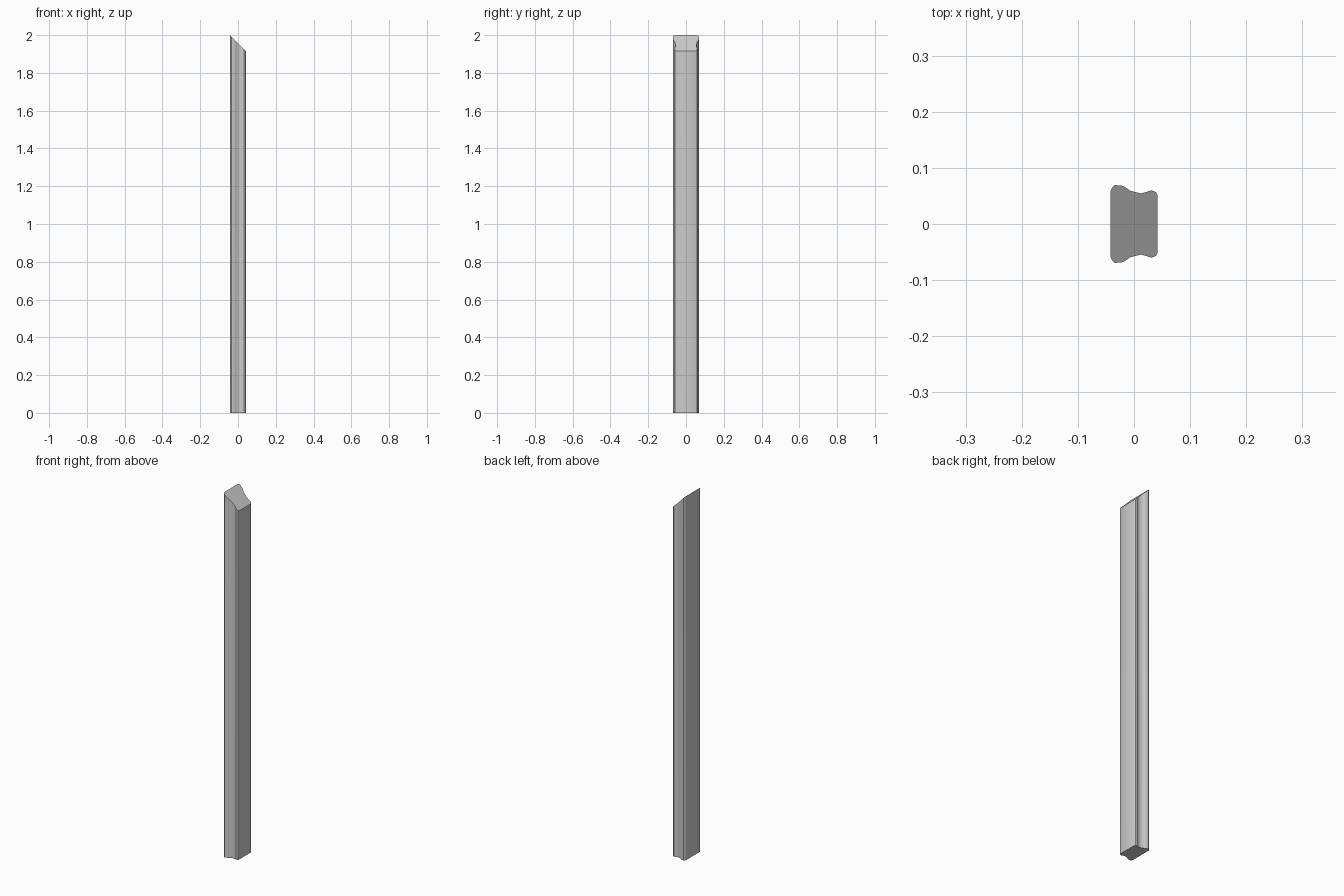
import bpy, bmesh, math

if "Cube" in bpy.data.objects:
    bpy.data.objects.remove(bpy.data.objects["Cube"])

# Half of the moulded cross-section (x, y), left face to right face
half = [(-0.042, 0.059), (-0.0385, 0.0655), (-0.034, 0.0695), (-0.020, 0.068),
        (-0.014, 0.0645), (-0.007, 0.0595), (0.002, 0.057), (0.012, 0.0545),
        (0.022, 0.057), (0.031, 0.0602), (0.039, 0.057), (0.042, 0.051)]
profile = half + [(x, -y) for x, y in reversed(half)]

# Upright bar with a 45 degree mitred top, highest on the left face
bm = bmesh.new()
bottom = [bm.verts.new((x, y, 0)) for x, y in profile]
top = [bm.verts.new((x, y, 2 - (x + 0.042))) for x, y in profile]
n = len(profile)
bm.faces.new(bottom)
bm.faces.new(top[::-1])
for i in range(n):
    j = (i + 1) % n
    bm.faces.new((bottom[i], top[i], top[j], bottom[j]))
bmesh.ops.recalc_face_normals(bm, faces=bm.faces)

mesh = bpy.data.meshes.new("mitred_moulding")
bm.to_mesh(mesh)
bm.free()
obj = bpy.data.objects.new("mitred_moulding", mesh)
bpy.context.collection.objects.link(obj)

# Smooth moulded sides, crisp cut ends
bpy.context.view_layer.objects.active = obj
obj.select_set(True)
bpy.ops.object.shade_smooth_by_angle(angle=math.radians(30))
